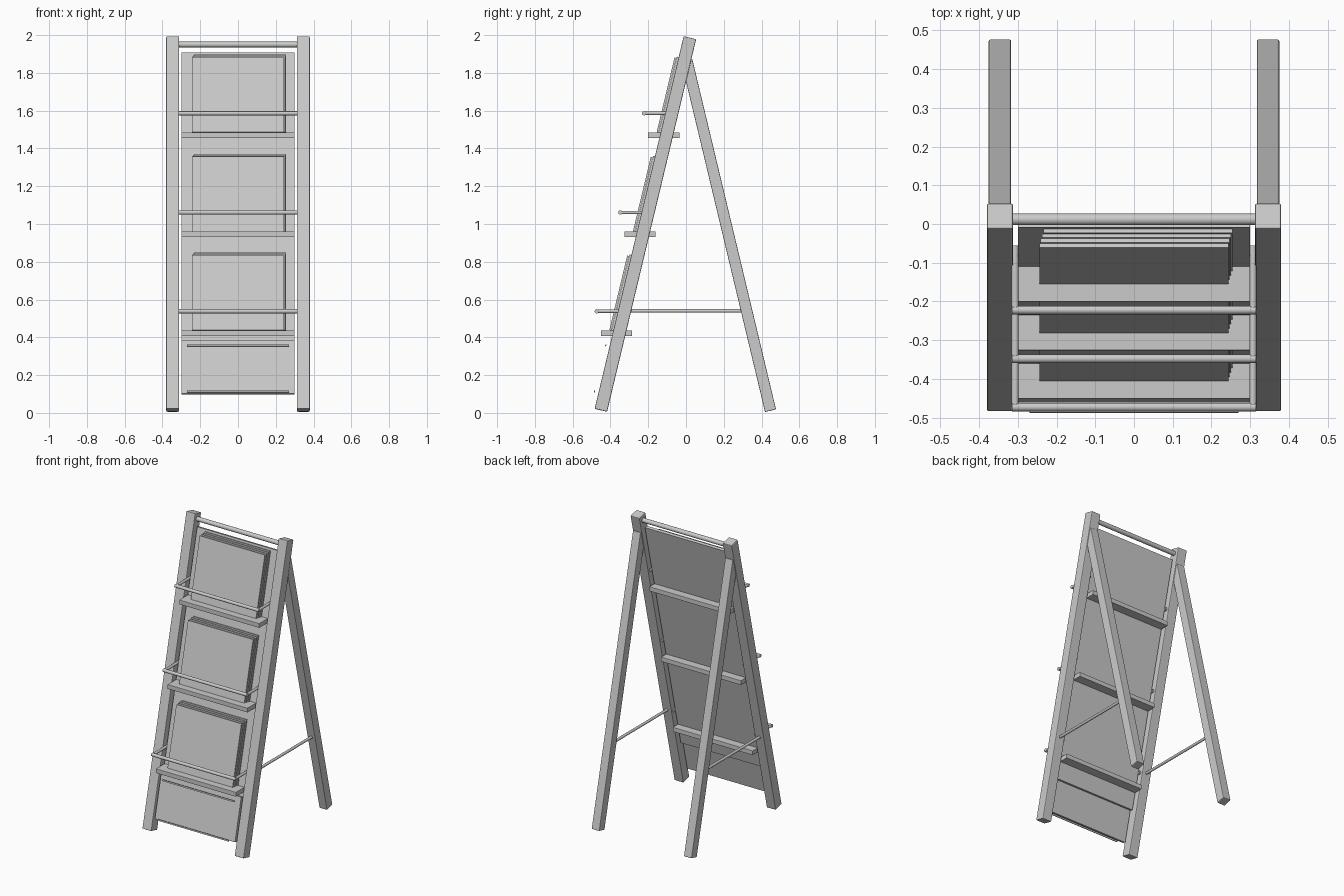
import bpy, math
from mathutils import Vector

cube = bpy.data.objects.get("Cube")
if cube:
    bpy.data.objects.remove(cube, do_unlink=True)

grey = bpy.data.materials.new("plain grey")
grey.use_nodes = True
GREY = (0.6, 0.6, 0.6, 1)
grey.diffuse_color = GREY
grey.node_tree.nodes["Principled BSDF"].inputs["Base Color"].default_value = GREY

SLOPE = 0.239                     # forward lean of the ladder frame
TILT = math.atan(SLOPE)


def axis_y(z):
    """Depth of the front frame's centre line at height z."""
    return 0.022 - SLOPE * (1.992 - z)


def box(name, centre, size, tilt=0.0, bevel=0.0):
    bpy.ops.mesh.primitive_cube_add(size=1, location=centre, rotation=(-tilt, 0, 0))
    ob = bpy.context.object
    ob.name = name
    ob.scale = size
    bpy.ops.object.transform_apply(location=False, rotation=False, scale=True)
    ob.data.materials.append(grey)
    if bevel:
        mod = ob.modifiers.new("soft edges", "BEVEL")
        mod.width = bevel
        mod.segments = 2
    return ob


def rod(name, a, b, radius):
    a, b = Vector(a), Vector(b)
    bpy.ops.mesh.primitive_cylinder_add(vertices=20, radius=radius, depth=(b - a).length,
                                        location=(a + b) / 2)
    ob = bpy.context.object
    ob.name = name
    ob.rotation_euler = (b - a).to_track_quat("Z", "Y").to_euler()
    ob.data.materials.append(grey)
    bpy.ops.object.shade_smooth_by_angle()
    return ob


def leaning(name, z0, z1, width, thick, forward=0.0, x=0.0):
    """Board parallel to the front frame, between two heights."""
    z = (z0 + z1) / 2
    return box(name, (x, axis_y(z) - forward, z),
               (width, thick, (z1 - z0) / math.cos(TILT)), TILT)


# Legs and side braces
for side, s in (("left", 1), ("right", -1)):
    box(side + "_front_leg", (s * 0.346, -0.215, 1.0), (0.068, 0.068, 2.028), TILT, 0.005)
    box(side + "_back_leg", (s * 0.346, 0.226, 0.938), (0.058, 0.06, 1.905), -TILT, 0.004)
    rod(side + "_brace", (s * 0.346, axis_y(0.54), 0.54), (s * 0.346, 0.32, 0.54), 0.009)

# Top bar, back board and lower panel
rod("top_bar", (-0.32, 0.012, 1.95), (0.32, 0.012, 1.95), 0.015)
leaning("back_board", 0.30, 1.905, 0.6, 0.02)
leaning("lower_panel", 0.10, 0.38, 0.6, 0.02, forward=0.021)
for name, y, z in (("upper_trim", -0.425, 0.357), ("lower_trim", -0.484, 0.113)):
    box(name, (0, y, z), (0.54, 0.006, 0.009), TILT)

# Three tiers: shelf, guard rail and a stack of thin books
for tier, z in (("top", 1.47), ("middle", 0.945), ("bottom", 0.422)):
    box(tier + "_shelf", (0, axis_y(z) - 0.015, z), (0.6, 0.166, 0.03), bevel=0.002)
    rz = z + 0.116
    front = axis_y(rz) - 0.147
    rod(tier + "_guard_rail", (-0.315, front, rz), (0.315, front, rz), 0.011)
    for side, s in (("left", 1), ("right", -1)):
        rod(f"{tier}_{side}_guard_arm", (s * 0.307, front, rz),
            (s * 0.307, axis_y(rz) + 0.02, rz), 0.009)
    for i in range(4):
        leaning(f"{tier}_book_{i + 1}", z + 0.015, z + 0.425 - 0.005 * i,
                0.488, 0.0105, 0.0165 + 0.0115 * i, 0.01 - 0.0035 * i)
